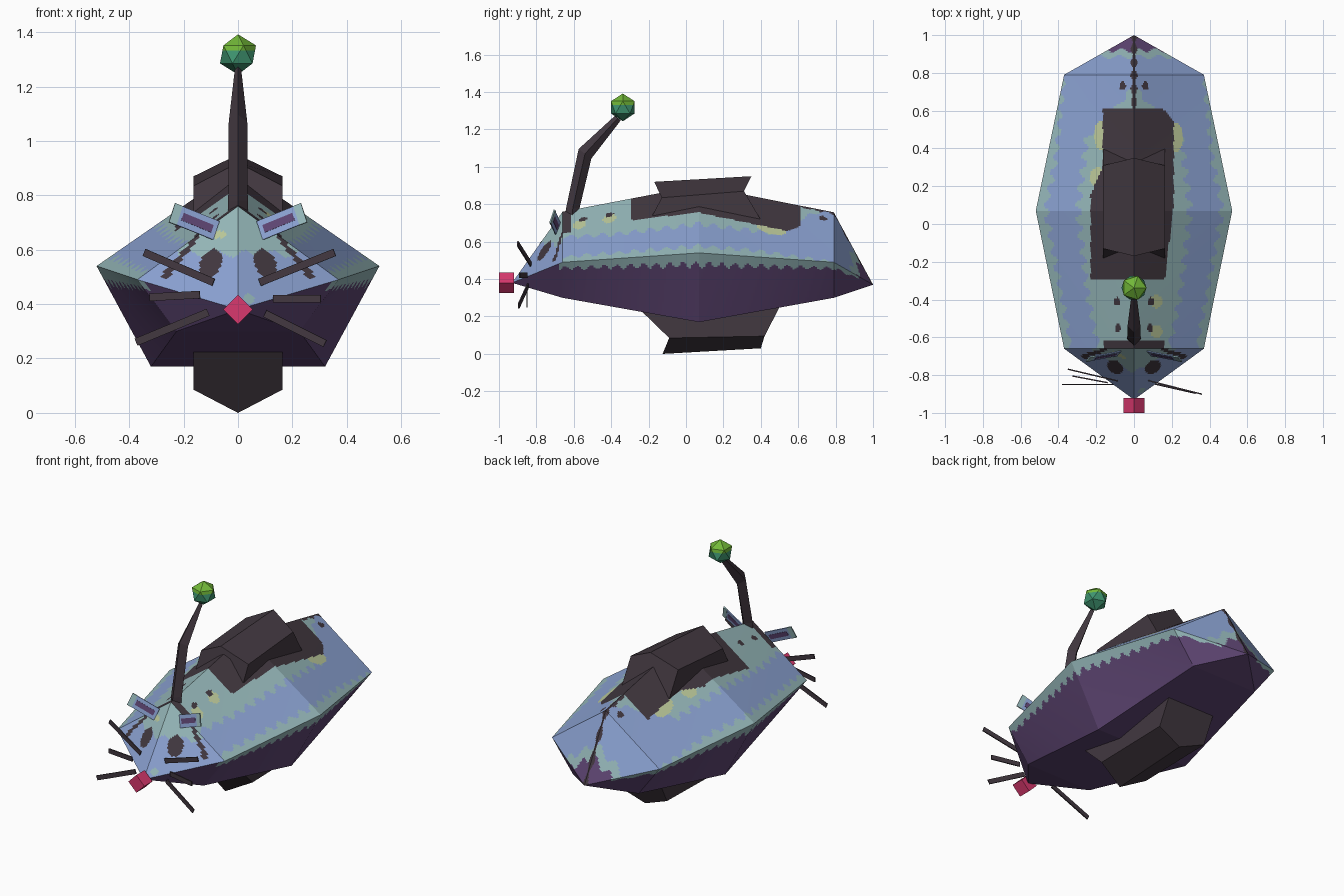
import bpy, bmesh, math
from mathutils import Vector as V

if "Cube" in bpy.data.objects:
    bpy.data.objects.remove(bpy.data.objects["Cube"])

COL = {"charcoal": "423840", "blue": "8BA2D2", "teal": "96B8BA", "purple": "5F4674",
       "pale_yellow": "BCC99A", "lime": "72B838", "green": "3F9570", "pink": "D8386E"}
NAMES = list(COL)
DARK, BLUE, TEAL, PURPLE, YELLOW, LIME, GREEN, PINK = range(8)
MATS = []
for n, h in COL.items():
    m = bpy.data.materials.new(n)
    c = [int(h[i:i + 2], 16) / 255 for i in (0, 2, 4)]
    m.diffuse_color = [((v + .055) / 1.055) ** 2.4 for v in c] + [1]
    m.use_nodes = True
    m.node_tree.nodes["Principled BSDF"].inputs["Base Color"].default_value = m.diffuse_color
    MATS.append(m)


def finish(name, bm, recalc=True):
    if recalc:
        bmesh.ops.recalc_face_normals(bm, faces=bm.faces[:])
    me = bpy.data.meshes.new(name)
    bm.to_mesh(me)
    bm.free()
    for m in MATS:
        me.materials.append(m)
    ob = bpy.data.objects.new(name, me)
    bpy.context.collection.objects.link(ob)
    return ob


def loft(name, rings, mat):
    """Closed solid through rings of equal point count."""
    bm = bmesh.new()
    vs = [[bm.verts.new(p) for p in r] for r in rings]
    n = len(vs[0])
    for a, b in zip(vs, vs[1:]):
        for i in range(n):
            bm.faces.new((a[i], a[(i + 1) % n], b[(i + 1) % n], b[i]))
    bm.faces.new(vs[0])
    bm.faces.new(vs[-1])
    for f in bm.faces:
        f.material_index = mat
    return finish(name, bm)


def bar(name, a, b, wide, thick, mat, up=(0, 0, 1)):
    """Flat bar from a to b; thick runs roughly along y."""
    a, b = V(a), V(b)
    d = (b - a).normalized()
    t = d.cross(V(up)).normalized()
    w = t.cross(d).normalized()
    ring = [w * (sw * wide / 2) + t * (st * thick / 2)
            for sw, st in ((-1, -1), (1, -1), (1, 1), (-1, 1))]
    return loft(name, [[a + r for r in ring], [b + r for r in ring]], mat)


# ---- hull paint rules: t = 0 at the upper edge of a panel, 1 at the lower
def near(x, y, cx, cy, rx, ry):
    return ((x - cx) / rx) ** 2 + ((y - cy) / ry) ** 2 < 1


def seg_dist(px, pz, a, b):
    a, b, p = V(a), V(b), V((px, pz))
    k = max(0, min(1, (p - a).dot(b - a) / (b - a).length_squared))
    return (a + (b - a) * k - p).length


def upper_paint(p, t):
    x, y, z = p
    ax = abs(x)
    wave = math.sin(y * 2 * math.pi / 0.085)
    if y < -0.66:                                           # face
        if near(ax, z, 0.10 + (0.55 - z) * 0.25, 0.55, 0.04, 0.052):
            return DARK
        if seg_dist(ax, z, (0.15, 0.65), (0.27, 0.50)) < 0.010 + 0.003 * math.sin(z * 150):
            return DARK
        if near(x, z, -0.08, 0.655, 0.035, 0.014):
            return YELLOW
        if near(x, z, 0.04, 0.42, 0.02, 0.02):
            return TEAL
        return TEAL if z > 0.585 + 0.012 * math.sin(x * 60) and ax < 0.22 else BLUE
    if y < -0.62 and ax < 0.16:                             # brow band
        return DARK
    # saddle around the deck house
    left = -0.165 if y > 0.3 else max(-0.23, -0.165 - (0.3 - y) * 0.45)
    right = 0.21 - max(0, y - 0.54) * 0.8 if y > 0.1 else 0.21 - (0.1 - y) * 0.12
    if -0.29 < y < 0.61 and left < x < right:
        return DARK
    if y > 0.6 and ax < 0.012 + 0.006 * math.sin(y * 90):   # tail stripe
        return DARK
    for cx, cy in ((0.06, 0.73), (0.09, -0.41), (0.085, -0.55)):
        if near(ax, y, cx, cy, 0.016, 0.022):
            return DARK
    for cx, cy, rx, ry in ((0.12, -0.41, .032, .035), (0.12, -0.57, .032, .035),
                           (-0.19, 0.25, .045, .05), (-0.175, 0.47, .035, .08),
                           (0.215, 0.46, .045, .08)):
        if near(x, y, cx, cy, rx, ry):
            return YELLOW
    if y > 0.79:                                            # tail cone
        if y > 0.92 + 0.01 * math.sin(x * 70):
            return PURPLE
        return TEAL if y > 0.885 + 0.01 * math.sin(x * 60) else BLUE
    hi = 0.57 + 0.04 * wave
    if y < -0.4:
        hi -= (-0.4 - y) * 0.25
    if y > 0.45:
        hi -= (y - 0.45) * 2.0
    lo = 0.90 + 0.035 * wave + max(0, y - 0.4) * 0.25
    return BLUE if hi < t < lo else TEAL


def lower_paint(p, t):
    y = p[1]
    if y < -0.68 or y > 0.92:
        return PURPLE
    return TEAL if t < 0.17 + 0.045 * math.sin(y * 2 * math.pi / 0.07) else PURPLE


# ---- hull: pentagon sections drawn to a point at both ends
def section(y, top, sx, sz, bx, bz):
    return V((0, y, top)), V((sx, y, sz)), V((bx, y, bz))


STATIONS = [section(-0.93, .38, 0, .38, 0, .38), section(-0.66, .76, .37, .49, .226, .30),
            section(0.07, .90, .52, .54, .32, .17), section(0.79, .757, .37, .49, .226, .30),
            section(1.0, .37, 0, .37, 0, .37)]
bm = bmesh.new()


def panel(a, b, c, d, nu, nv, rule):
    """Grid between edge a-b (t=0) and edge d-c (t=1)."""
    def at(i, j):
        return a.lerp(b, i / nu).lerp(d.lerp(c, i / nu), j / nv)
    g = [[bm.verts.new(at(i, j)) for j in range(nv + 1)] for i in range(nu + 1)]
    for i in range(nu):
        for j in range(nv):
            f = bm.faces.new((g[i][j], g[i + 1][j], g[i + 1][j + 1], g[i][j + 1]))
            f.material_index = rule(at(i + .5, j + .5), (j + .5) / nv)


for s, e in zip(STATIONS, STATIONS[1:]):
    nu = max(30, round((e[0].y - s[0].y) / 0.011))
    for k in (1, -1):
        S, E = ([V((p.x * k, p.y, p.z)) for p in q] for q in (s, e))
        panel(S[0], E[0], E[1], S[1], nu, 56, upper_paint)
        panel(S[1], E[1], E[2], S[2], nu, 40, lower_paint)
    m = [V((-q[2].x, q[2].y, q[2].z)) for q in (s, e)]
    panel(s[2], e[2], m[1], m[0], nu, 1, lambda p, t: PURPLE)
bmesh.ops.remove_doubles(bm, verts=bm.verts[:], dist=1e-5)
finish("hull", bm)


# ---- deck house and keel: five-sided blocks with sloped ends
def block(name, ridge, shoulder, foot, w):
    rings = []
    for i in (0, 1):
        (ry, rz), (sy, sz), (fy, fz) = ridge[i], shoulder[i], foot[i]
        rings.append([(0, ry, rz), (w, sy, sz), (w, fy, fz), (-w, fy, fz), (-w, sy, sz)])
    loft(name, rings, DARK)


block("deck_house", ((-.17, .92), (.35, .95)), ((-.13, .835), (.31, .87)),
      ((-.18, .74), (.41, .70)), 0.163)
block("keel", ((-.125, 0), (.40, .03)), ((-.09, .085), (.42, .095)),
      ((-.26, .25), (.50, .25)), 0.163)

# ---- bent stalk with diamond cross-section
path = [((-.615, .66), .036, .045), ((-.605, .78), .036, .036),
        ((-.54, 1.07), .034, .034), ((-.365, 1.26), .012, .016)]
rings = []
for (y, z), rx, ry in path:
    tilt = 0.75 * ry if z > 1 else 0
    rings.append([(rx, y, z), (0, y + ry, z - tilt), (-rx, y, z), (0, y - ry, z + tilt)])
loft("stalk", rings, DARK)

# ---- faceted bulb, lime above and green below
bm = bmesh.new()
bmesh.ops.create_icosphere(bm, subdivisions=1, radius=0.074)
bmesh.ops.translate(bm, verts=bm.verts[:], vec=(0, -.338, 1.318))
bmesh.ops.bisect_plane(bm, geom=bm.verts[:] + bm.edges[:] + bm.faces[:],
                       plane_co=(0, 0, 1.332), plane_no=(0, 0, 1))
for f in bm.faces:
    f.material_index = LIME if f.calc_center_median().z > 1.332 else GREEN
finish("bulb", bm)

# ---- nose: box turned onto its edge
r = 0.055
loft("nose", [[(0, y, .38 - r), (r, y, .38), (0, y, .38 + r), (-r, y, .38)]
              for y in (-1.0, -.92)], PINK)

# ---- ears with inner stripe
for k, side in ((1, "right"), (-1, "left")):
    up = (0, 0.25, 1)
    bar(side + "_ear", (k * .08, -.685, .67), (k * .24, -.715, .735), .075, .006, BLUE, up)
    bar(side + "_ear_tip", (k * .215, -.710, .725), (k * .243, -.7155, .736), .077, .0075, TEAL, up)
    bar(side + "_ear_stripe", (k * .095, -.688, .676), (k * .205, -.708, .721), .03, .009, PURPLE, up)

# ---- whiskers
for i, (a, b) in enumerate((
        ((.08, -.83, .48), (.355, -.90, .59)), ((.13, -.85, .42), (.305, -.89, .42)),
        ((.10, -.845, .365), (.32, -.895, .255)), ((-.09, -.83, .48), (-.345, -.77, .59)),
        ((-.14, -.84, .435), (-.325, -.805, .425)), ((-.11, -.85, .37), (-.375, -.85, .26)))):
    bar(f"whisker_{i + 1}", a, b, .028, .007, DARK)
